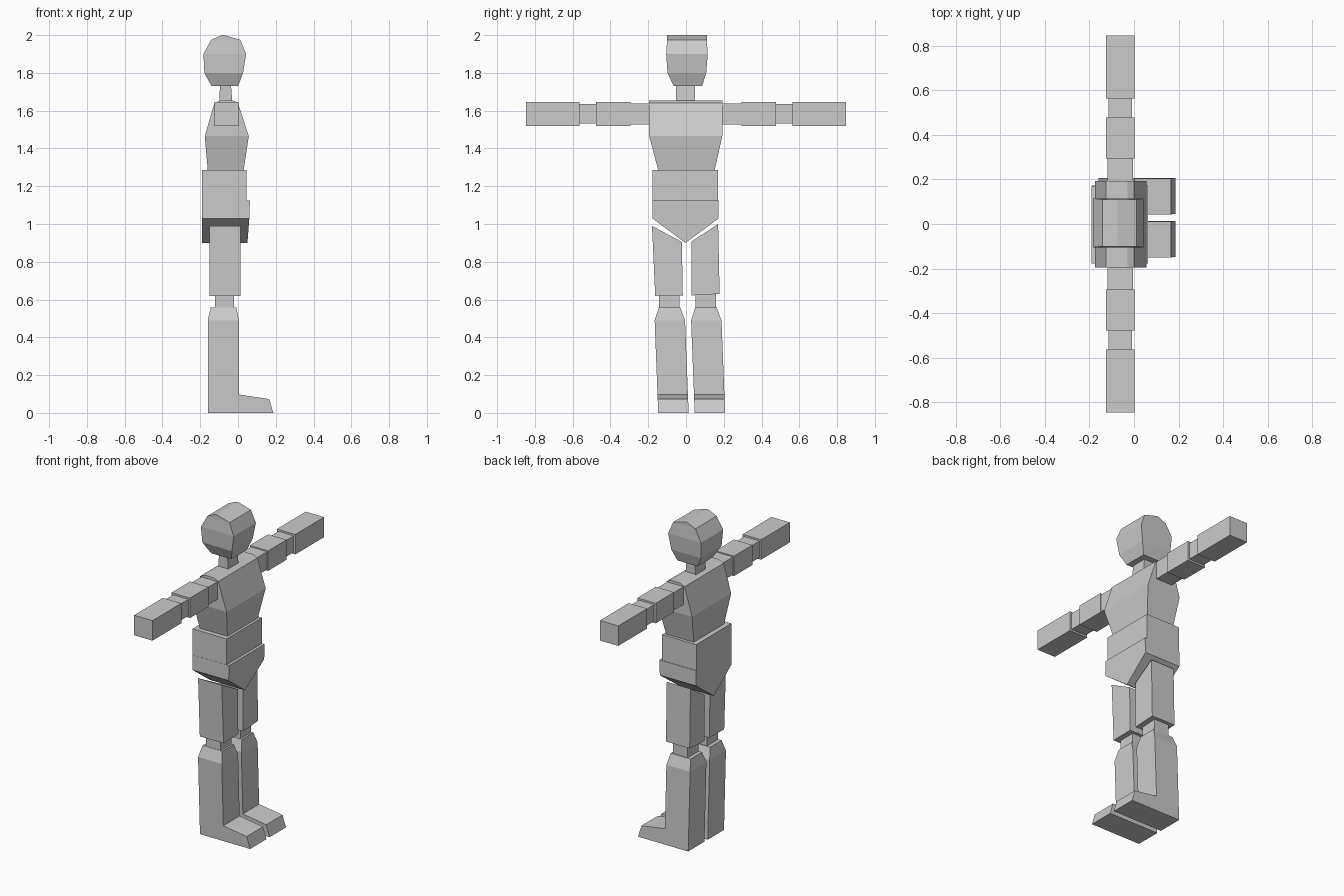
import bpy, bmesh

if "Cube" in bpy.data.objects:
    bpy.data.objects.remove(bpy.data.objects["Cube"])


def finish(name, bm):
    bmesh.ops.recalc_face_normals(bm, faces=bm.faces)
    mesh = bpy.data.meshes.new(name)
    bm.to_mesh(mesh)
    bm.free()
    bpy.context.collection.objects.link(bpy.data.objects.new(name, mesh))


def skin(name, loops):
    """Join successive loops of points and cap both ends."""
    bm = bmesh.new()
    rings = [[bm.verts.new(p) for p in loop] for loop in loops]
    n = len(rings[0])
    for a, b in zip(rings, rings[1:]):
        for i in range(n):
            j = (i + 1) % n
            bm.faces.new((a[i], a[j], b[j], b[i]))
    bm.faces.new(rings[0])
    bm.faces.new(rings[-1])
    finish(name, bm)


def stack(name, sections):
    """Loft rectangles given as (z, x0, x1, y0, y1)."""
    skin(name, [[(x0, y0, z), (x1, y0, z), (x1, y1, z), (x0, y1, z)]
                for z, x0, x1, y0, y1 in sections])


def block(name, x0, x1, y0, y1, z0, z1):
    stack(name, [(z0, x0, x1, y0, y1), (z1, x0, x1, y0, y1)])


# Head and neck
stack("head", [(1.73, -0.14, 0.0, -0.065, 0.085),
               (1.80, -0.178, 0.027, -0.098, 0.107),
               (1.90, -0.183, 0.043, -0.105, 0.115),
               (1.975, -0.142, 0.012, -0.10, 0.11),
               (2.0, -0.085, -0.075, -0.10, 0.11)])
stack("neck", [(1.64, -0.10, -0.03, -0.052, 0.048),
               (1.735, -0.095, -0.037, -0.052, 0.048)])

# Torso
stack("chest", [(1.285, -0.16, 0.03, -0.147, 0.152),
                (1.465, -0.176, 0.057, -0.195, 0.192),
                (1.64, -0.125, 0.0, -0.195, 0.192),
                (1.655, -0.09, -0.03, -0.195, 0.192)])
block("waist", -0.19, 0.046, -0.177, 0.17, 1.125, 1.287)

# Pelvis with a pointed lower edge
pelvis = [(-0.178, 1.125, 0.063), (0.173, 1.125, 0.063), (0.173, 1.03, 0.06),
          (-0.003, 0.90, 0.05), (-0.178, 1.03, 0.06)]
skin("pelvis", [[(-0.19, y, z) for y, z, _ in pelvis],
                [(x, y, z) for y, z, x in pelvis]])

# Thighs with slanted tops
thighs = {"thigh_right": [(-0.18, 0.99), (-0.022, 0.905), (-0.017, 0.622), (-0.163, 0.62)],
          "thigh_left": [(0.17, 1.0), (0.03, 0.908), (0.03, 0.622), (0.178, 0.63)]}
for name, profile in thighs.items():
    skin(name, [[(x, y, z) for y, z in profile] for x in (-0.15, 0.014)])

# Knees, shins and feet
for side, d in (("right", 0.0), ("left", 0.193)):
    block("knee_" + side, -0.122, -0.02, -0.142 + d, -0.035 + d, 0.54, 0.63)
    stack("shin_" + side, [(0.0, -0.16, 0.004, -0.147 + d, 0.014 + d),
                           (0.49, -0.16, 0.004, -0.166 + d, -0.005 + d),
                           (0.557, -0.145, -0.008, -0.144 + d, -0.03 + d)])
    foot = [(0.0, 0.0), (0.187, 0.0), (0.165, 0.073), (0.0, 0.098)]
    skin("foot_" + side, [[(x, y - 0.04 * z, z) for x, z in foot]
                          for y in (-0.147 + d, 0.014 + d)])

# Arms: alternating thin joints and thick segments
arm = [("shoulder", 0.18, 0.295, 0.007), ("upper_arm", 0.295, 0.477, 0.0),
       ("elbow", 0.477, 0.563, 0.011), ("forearm", 0.563, 0.847, 0.0)]
for side, s in (("right", -1), ("left", 1)):
    for part, a, b, inset in arm:
        y0, y1 = sorted((s * a, s * b))
        block(f"{part}_{side}", -0.125 + inset, 0.002 - inset, y0, y1,
              1.52 + inset, 1.645 - inset)
